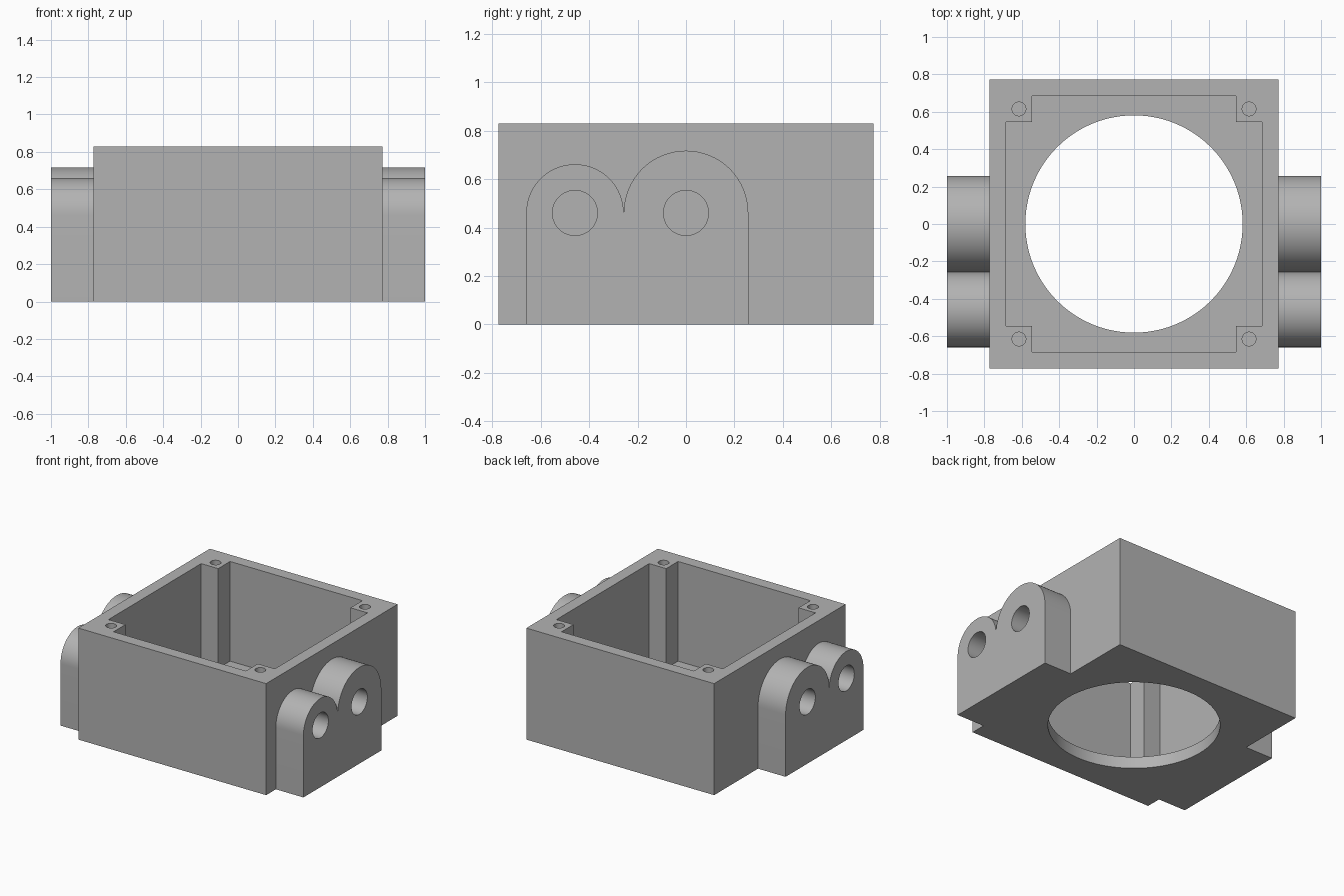
import bpy
import bmesh
from math import cos, sin, pi, radians
from mathutils import Vector

cube = bpy.data.objects.get("Cube")
if cube:
    bpy.data.objects.remove(cube, do_unlink=True)

HALF, HEIGHT, WALL = 0.773, 0.83, 0.088
INNER, POST = HALF - WALL, 0.545
LUG_Z, SMALL_Y, SMALL_R, BIG_R = 0.46, -0.458, 0.201, 0.257

grey = bpy.data.materials.new("cast grey")
grey.use_nodes = True
colour = (0.45, 0.45, 0.45, 1)
grey.diffuse_color = colour
grey.node_tree.nodes["Principled BSDF"].inputs["Base Color"].default_value = colour


def arc(cx, cy, r, start, end, steps):
    """Points along an arc, angles in degrees."""
    angles = [radians(start + (end - start) * i / steps) for i in range(steps + 1)]
    return [(cx + r * cos(a), cy + r * sin(a)) for a in angles]


def circle(cx, cy, r, steps):
    return arc(cx, cy, r, 0, 360, steps)[:-1]


def prism(name, profile, low, high, axis="Z"):
    """Extrude a profile along z, or a (y, z) profile along x."""
    def place(p, t):
        return Vector((p[0], p[1], t)) if axis == "Z" else Vector((t, p[0], p[1]))
    bm = bmesh.new()
    face = bm.faces.new([bm.verts.new(place(p, low)) for p in profile])
    grown = bmesh.ops.extrude_face_region(bm, geom=[face])["geom"]
    shift = place((0, 0), high - low)
    bmesh.ops.translate(bm, vec=shift, verts=[v for v in grown if isinstance(v, bmesh.types.BMVert)])
    bmesh.ops.recalc_face_normals(bm, faces=bm.faces)
    mesh = bpy.data.meshes.new(name)
    bm.to_mesh(mesh)
    bm.free()
    mesh.materials.append(grey)
    obj = bpy.data.objects.new(name, mesh)
    bpy.context.collection.objects.link(obj)
    return obj


def combine(target, tool, operation):
    """Apply a boolean and discard the tool."""
    bpy.context.view_layer.objects.active = target
    mod = target.modifiers.new(operation, "BOOLEAN")
    mod.operation, mod.solver, mod.object = operation, "EXACT", tool
    bpy.ops.object.modifier_apply(modifier=mod.name)
    bpy.data.objects.remove(tool, do_unlink=True)


# Outer block
square = [(-HALF, -HALF), (HALF, -HALF), (HALF, HALF), (-HALF, HALF)]
housing = prism("housing", square, 0, HEIGHT)

# Twin-arched side lugs
lug = [(SMALL_Y - SMALL_R, 0), (BIG_R, 0)]
lug += arc(0, LUG_Z, BIG_R, 0, 180, 32)
lug += arc(SMALL_Y, LUG_Z, SMALL_R, 0, 180, 32)[1:]
for low, high in ((-1, 0.04 - HALF), (HALF - 0.04, 1)):
    combine(housing, prism("lug", lug, low, high, "X"), "UNION")

# Cavity leaving a square post in each corner
corner = [(INNER, POST), (POST, POST), (POST, INNER)]
cavity = []
for x, y in ((1, 1), (-1, 1), (-1, -1), (1, -1)):
    points = [(x * px, y * py) for px, py in corner]
    cavity += points if x * y > 0 else points[::-1]
combine(housing, prism("cavity", cavity, WALL, HEIGHT + 0.1), "DIFFERENCE")

# Round opening in the floor
combine(housing, prism("floor_opening", circle(0, 0, 0.581, 96), -0.1, 0.3), "DIFFERENCE")

# Screw holes in the posts and blind bores in the lugs
for side in (-1, 1):
    for y in (-0.615, 0.615):
        hole = circle(side * 0.615, y, 0.037, 24)
        combine(housing, prism("screw_hole", hole, 0.45, HEIGHT + 0.1), "DIFFERENCE")
    for y in (SMALL_Y, 0):
        low, high = sorted((side * HALF, side * 1.1))
        bore = prism("lug_bore", circle(y, LUG_Z, 0.093, 40), low, high, "X")
        combine(housing, bore, "DIFFERENCE")

# Smooth the curved walls only
bpy.ops.object.select_all(action="DESELECT")
housing.select_set(True)
bpy.context.view_layer.objects.active = housing
bpy.ops.object.shade_smooth_by_angle(angle=radians(30))
